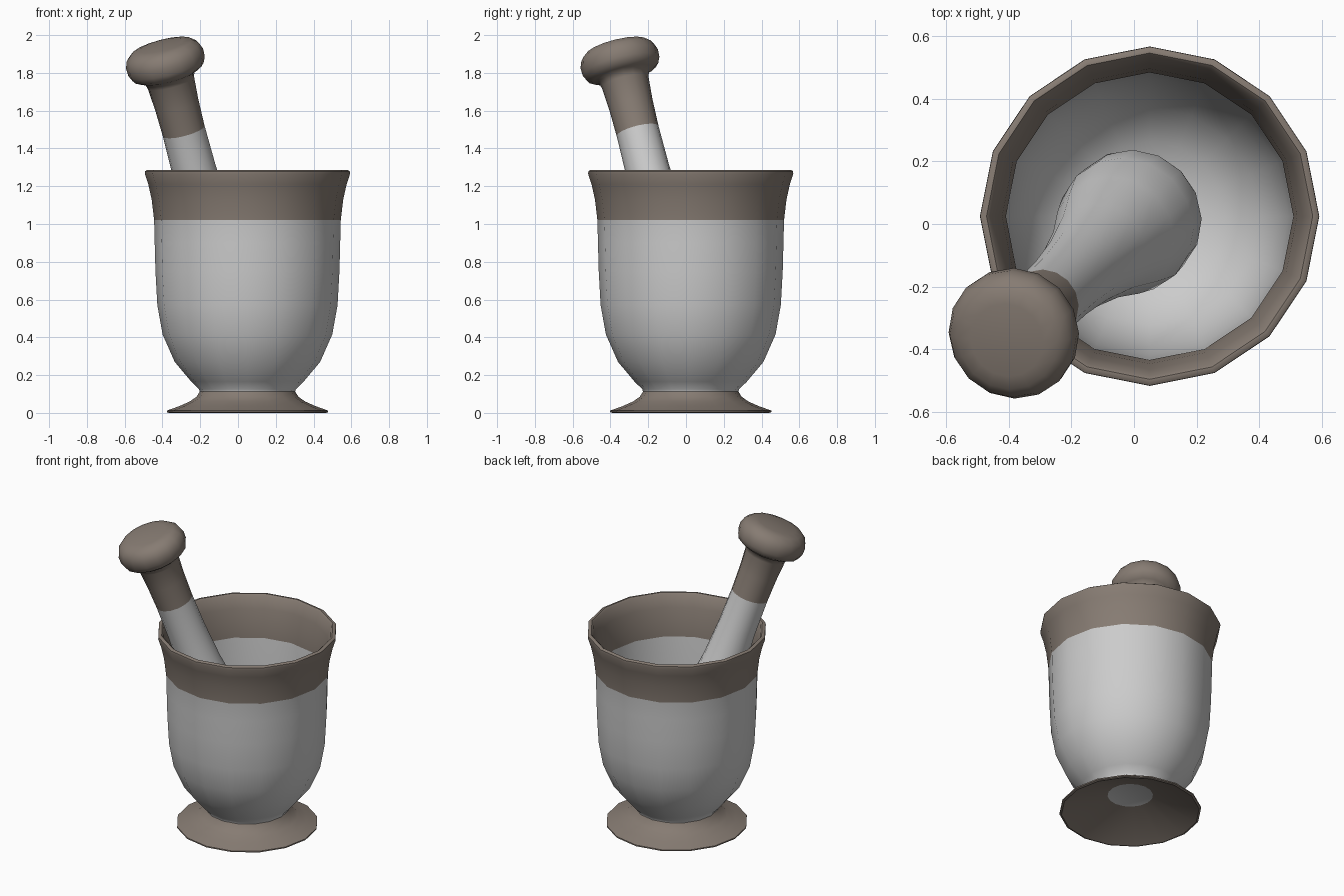
import bpy, bmesh, math
from mathutils import Vector

if "Cube" in bpy.data.objects:
    bpy.data.objects.remove(bpy.data.objects["Cube"])

SIDES = 16
brown = bpy.data.materials.new("brown_stone")
brown.diffuse_color = (0.24, 0.20, 0.17, 1)
brown.use_nodes = True
brown.node_tree.nodes["Principled BSDF"].inputs["Base Color"].default_value = brown.diffuse_color
grey = bpy.data.materials.new("grey_stone")
grey.diffuse_color = (0.8, 0.8, 0.8, 1)
grey.use_nodes = True
grey.node_tree.nodes["Principled BSDF"].inputs["Base Color"].default_value = grey.diffuse_color


def lathe(name, profile, is_brown, location, axis=(0, 0, 1), angle=40):
    """Spin (radius, height) points; is_brown(i) colours the i-th band."""
    bm = bmesh.new()
    rings = []
    for r, z in profile:
        if r == 0:
            rings.append([bm.verts.new((0, 0, z))] * SIDES)
        else:
            rings.append([bm.verts.new((r * math.cos(2 * math.pi * k / SIDES),
                                        r * math.sin(2 * math.pi * k / SIDES), z))
                          for k in range(SIDES)])
    for i in range(len(rings) - 1):
        a, b = rings[i], rings[i + 1]
        for k in range(SIDES):
            n = (k + 1) % SIDES
            corners = list(dict.fromkeys((a[k], a[n], b[n], b[k])))
            face = bm.faces.new(corners)
            face.material_index = 1 if is_brown(i) else 0
    bmesh.ops.recalc_face_normals(bm, faces=bm.faces[:])
    mesh = bpy.data.meshes.new(name)
    bm.to_mesh(mesh)
    bm.free()
    mesh.materials.append(grey)
    mesh.materials.append(brown)
    obj = bpy.data.objects.new(name, mesh)
    bpy.context.collection.objects.link(obj)
    obj.location = location
    obj.rotation_mode = 'QUATERNION'
    obj.rotation_quaternion = Vector((0, 0, 1)).rotation_difference(Vector(axis))
    bpy.ops.object.select_all(action='DESELECT')
    obj.select_set(True)
    bpy.context.view_layer.objects.active = obj
    bpy.ops.object.shade_smooth_by_angle(angle=math.radians(angle))
    return obj


# Mortar: hollow foot, cup outside, rim, cup inside
mortar = [(0, 0.115), (0.137, 0.115), (0.415, 0), (0.427, 0.004), (0.427, 0.012),
          (0.36, 0.036), (0.306, 0.06), (0.27, 0.085), (0.253, 0.112),
          (0.256, 0.125), (0.297, 0.165), (0.385, 0.27), (0.449, 0.415), (0.477, 0.57),
          (0.487, 0.75), (0.491, 0.9), (0.494, 1.02),
          (0.507, 1.13), (0.525, 1.21), (0.543, 1.265), (0.542, 1.279), (0.533, 1.285),
          (0.522, 1.285), (0.512, 1.275), (0.49, 1.2), (0.472, 1.12), (0.46, 1.02),
          (0.456, 0.75), (0.444, 0.57), (0.412, 0.43), (0.35, 0.3), (0.24, 0.21),
          (0.12, 0.175), (0, 0.167)]
lathe("mortar", mortar, lambda i: 1 <= i < 8 or 16 <= i < 26, (0.05, 0.025, 0))

# Pestle: knob, handle, grey shaft, rounded grinding bulb
pestle = [(0, 0.086), (0.12, 0.082), (0.165, 0.072), (0.197, 0.045), (0.211, 0.008),
          (0.209, -0.035), (0.195, -0.066), (0.165, -0.084), (0.138, -0.095),
          (0.127, -0.125), (0.118, -0.25), (0.114, -0.4),
          (0.117, -0.62), (0.13, -0.85), (0.16, -1.1), (0.2, -1.3), (0.224, -1.45),
          (0.22, -1.57), (0.18, -1.68), (0.1, -1.745), (0, -1.765)]
lathe("pestle", pestle, lambda i: i < 11, (-0.387, -0.352, 1.868), (-0.265, -0.255, 1), 50)
